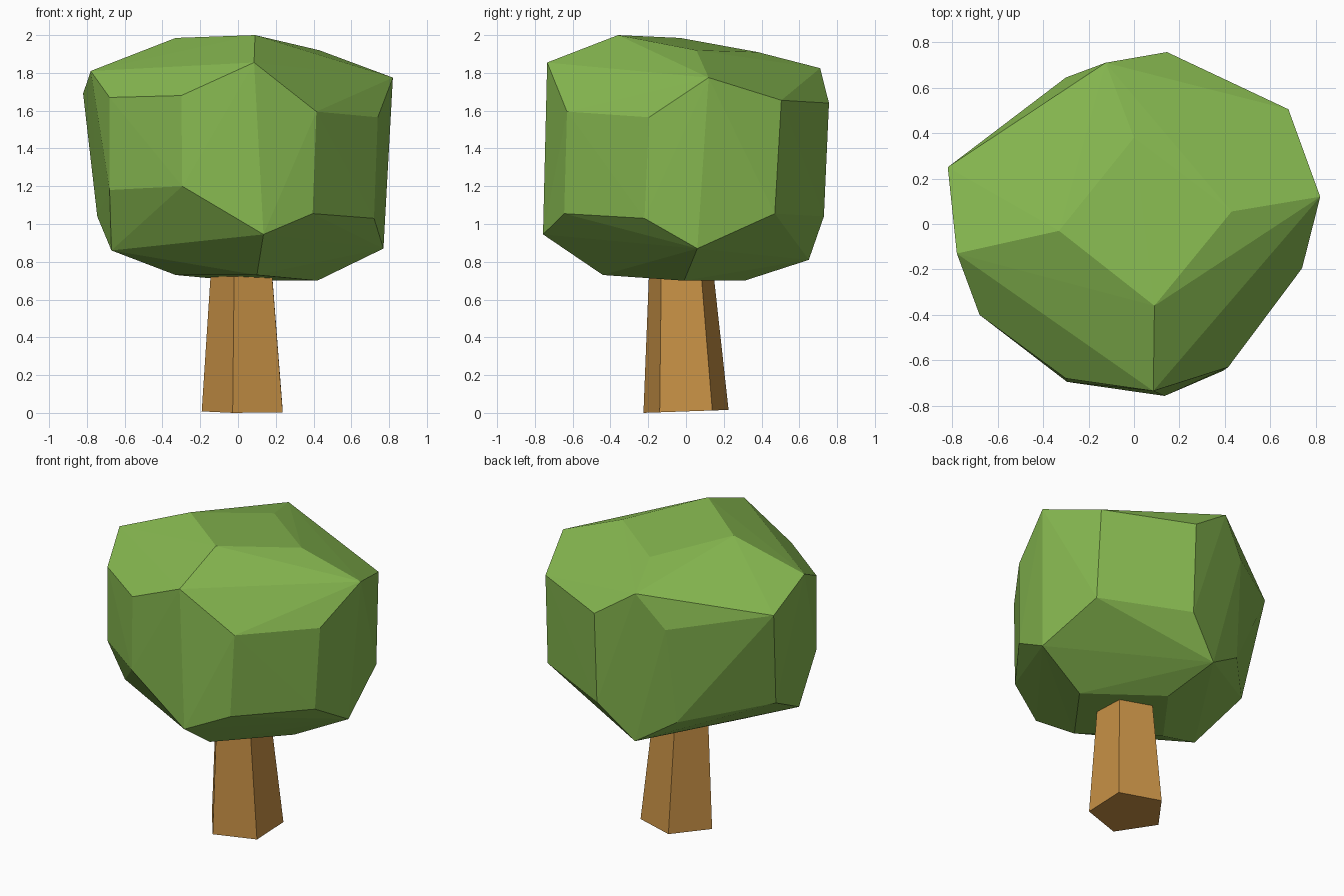
import bpy, bmesh
from math import radians, cos, sin, pi

if "Cube" in bpy.data.objects:
    bpy.data.objects.remove(bpy.data.objects["Cube"])


def finish(name, bm, color):
    bmesh.ops.recalc_face_normals(bm, faces=bm.faces[:])
    mesh = bpy.data.meshes.new(name)
    bm.to_mesh(mesh)
    bm.free()
    obj = bpy.data.objects.new(name, mesh)
    bpy.context.collection.objects.link(obj)
    mat = bpy.data.materials.new(name + "_color")
    mat.diffuse_color = color
    mat.use_nodes = True
    mat.node_tree.nodes["Principled BSDF"].inputs["Base Color"].default_value = mat.diffuse_color
    mesh.materials.append(mat)
    return obj


# Trunk: tapered five-sided prism, leaning slightly to the front
bm = bmesh.new()
rings = []
for radius, x, z in ((0.237, 0.045, 0.0), (0.174, 0.034, 0.80)):
    ring = []
    for i in range(5):
        a = pi + i * 2 * pi / 5
        ring.append(bm.verts.new((x + radius * cos(a), radius * sin(a), z)))
    rings.append(ring)
bm.faces.new(rings[0])
bm.faces.new(rings[1])
for i in range(5):
    j = (i + 1) % 5
    bm.faces.new((rings[0][i], rings[0][j], rings[1][j], rings[1][i]))
trunk = finish("trunk", bm, (0.57, 0.28, 0.06, 1))
trunk.rotation_euler.x = radians(2)
trunk.location.z = 0.008

# Crown: irregular chamfered cube, as the hull of its face quads and corners
top = [(-.33, -.03, 1.985), (.09, -.36, 2.0), (.43, .055, 1.92), (0, .38, 1.91)]
top_corners = [(-.78, -.13, 1.81), (.085, -.735, 1.855),
               (.82, .12, 1.775), (-.125, .71, 1.825)]
front_left = [(-.68, -.40, 1.67), (-.30, -.68, 1.68),
              (-.68, -.40, 1.18), (-.295, -.695, 1.20)]
front_right = [(.415, -.63, 1.595), (.74, -.195, 1.565),
               (.395, -.645, 1.055), (.72, -.22, 1.03)]
back_right = [(.68, .505, 1.655), (.145, .757, 1.64),
              (.688, .47, 1.055), (.144, .73, 1.04)]
back_left = [(-.82, .25, 1.69), (-.30, .645, 1.605),
             (-.745, .12, 1.04), (-.33, .57, .97)]
low_corners = [(-.67, -.23, .86), (.135, -.757, .945),
               (.77, .06, .87), (-.08, .65, .81)]
bottom = [(-.33, -.12, .73), (.10, -.44, .73), (.42, -.01, .70), (-.01, .31, .70)]

bm = bmesh.new()
for group in (top, top_corners, front_left, front_right,
              back_right, back_left, low_corners, bottom):
    for co in group:
        bm.verts.new(co)
bmesh.ops.convex_hull(bm, input=bm.verts[:])
loose = [v for v in bm.verts if not v.link_faces]
bmesh.ops.delete(bm, geom=loose, context='VERTS')
finish("crown", bm, (0.24, 0.48, 0.08, 1))
